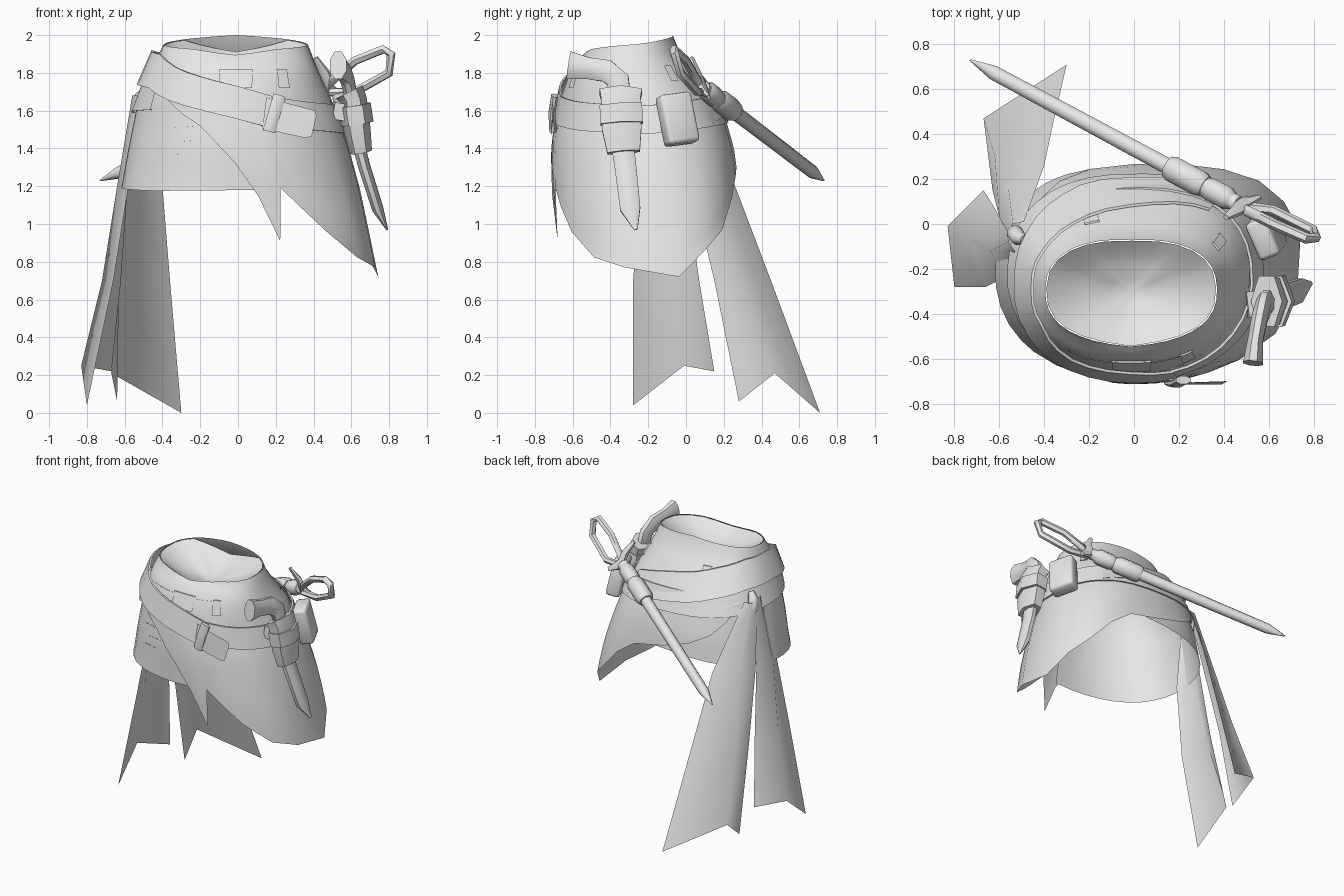
import bpy, bmesh, math
from mathutils import Vector, Matrix

if "Cube" in bpy.data.objects:
    bpy.data.objects.remove(bpy.data.objects["Cube"])

cloth = bpy.data.materials.new("plain_grey")
cloth.diffuse_color = (0.8, 0.8, 0.8, 1)
cloth.use_nodes = True
cloth.node_tree.nodes["Principled BSDF"].inputs["Base Color"].default_value = cloth.diffuse_color


def finish(name, bm, closed=False, angle=40):
    if closed:
        bmesh.ops.recalc_face_normals(bm, faces=bm.faces)
    me = bpy.data.meshes.new(name)
    bm.to_mesh(me)
    bm.free()
    ob = bpy.data.objects.new(name, me)
    bpy.context.collection.objects.link(ob)
    me.materials.append(cloth)
    bpy.ops.object.select_all(action='DESELECT')
    ob.select_set(True)
    bpy.context.view_layer.objects.active = ob
    bpy.ops.object.shade_smooth_by_angle(angle=math.radians(angle))
    return ob


def lerp_table(t, table):
    """Interpolate rows (key, values...) by ascending key."""
    if t <= table[0][0]:
        return table[0][1:]
    for p, q in zip(table, table[1:]):
        if t <= q[0]:
            f = (t - p[0]) / (q[0] - p[0])
            return [u + (v - u) * f for u, v in zip(p[1:], q[1:])]
    return table[-1][1:]


# Hip shape: height, then left, right, front and back extents
HIPS = [(0.70, -0.70, 0.74, -0.66, 0.27), (1.18, -0.62, 0.64, -0.70, 0.27),
        (1.40, -0.58, 0.58, -0.70, 0.24), (1.65, -0.53, 0.50, -0.67, 0.17),
        (1.80, -0.46, 0.43, -0.62, 0.05), (1.87, -0.43, 0.40, -0.575, 0.0),
        (1.90, -0.42, 0.39, -0.54, -0.03), (2.00, -0.37, 0.35, -0.50, -0.07)]


def hip(a, z, off=0.0):
    x0, x1, y0, y1 = lerp_table(z, HIPS)
    c, s = math.cos(math.radians(a)), math.sin(math.radians(a))
    e = 0.833
    if s < 0:    # rounder across the front
        e = lerp_table(z, [(1.0, 0.85), (1.25, 0.95), (1.6, 1.0), (1.85, 0.833)])[0]
    elif c > 0:  # squarer at the low back right
        e = lerp_table(z, [(1.0, 0.63), (1.6, 0.833)])[0]
    c = math.copysign(abs(c) ** e, c)
    s = math.copysign(abs(s) ** e, s)
    return Vector(((x0 + x1) / 2 + ((x1 - x0) / 2 + off) * c,
                   (y0 + y1) / 2 + ((y1 - y0) / 2 + off) * s, z))


def sheet(name, cols, wrap=False, angle=40):
    """Surface through columns of points, listed top to bottom."""
    bm = bmesh.new()
    vs = [[bm.verts.new(p) for p in col] for col in cols]
    if wrap:
        vs.append(vs[0])
    for a, b in zip(vs, vs[1:]):
        for i in range(len(a) - 1):
            bm.faces.new((a[i], a[i + 1], b[i + 1], b[i]))
    return finish(name, bm, False, angle)


def angles(lo, hi, step, extra=()):
    n = max(1, round((hi - lo) / step))
    even = [lo + (hi - lo) * i / n for i in range(n + 1)]
    return sorted([a for a in even if all(abs(a - e) > 3 for e in extra)] + list(extra))


def rim(a):
    a = (a + 90) % 360 - 90
    return lerp_table(a, [(-90, 1.895), (-62, 1.925), (0, 1.95), (50, 1.98), (90, 2.0),
                          (130, 1.98), (180, 1.95), (242, 1.925), (270, 1.895)])[0]


def skirt(name, hem, top, off, step):
    keys = [h[0] for h in hem]
    cols = []
    for a in angles(keys[0], keys[-1], step, keys):
        zb = lerp_table(a, hem)[0]
        cols.append([hip(a, top + (zb - top) * i / 8, off * min(1, i / 2)) for i in range(9)])
    return sheet(name, cols, angle=70)


# Upper hips and short under layer on the left
sheet("hip_yoke", [[hip(a, z) for z in (rim(a), min(rim(a) - 0.02, 1.9), 1.86, 1.80, 1.74, 1.67, 1.6)]
                   for a in range(-90, 270, 10)], wrap=True)
skirt("under_skirt", [(85, 1.28), (120, 1.24), (180, 1.19), (225, 1.175), (278, 1.18)],
      1.61, 0, 10)

# Long wrapped layer with a front spike and low right corner
WRAP = [(-131, 1.65), (-121, 1.58), (-110, 1.52), (-99, 1.41), (-92, 1.33), (-83, 1.15),
        (-76, 0.91), (-72, 1.19), (-64, 1.09), (-52, 0.96), (-33, 0.825), (-12, 0.77),
        (10, 0.72), (28, 0.86), (46, 0.97), (62, 1.14), (75, 1.25), (90, 1.30),
        (105, 1.36), (120, 1.43), (132, 1.52), (145, 1.62)]
skirt("wrap_skirt", WRAP, 1.66, 0.014, 400)

# Sunken top meeting the waist rim, dropping away at the middle of the back
bm = bmesh.new()
rings = []
for r in (0.25, 0.5, 0.72, 0.88, 1.0):
    ring = []
    for a in range(-90, 270, 15):
        dip = 0.085 * max(0, 1 - abs(a - 90) / 45)
        edge = hip(a, rim(a) - 0.004, -0.006)
        edge.z -= dip
        p = Vector((-0.01, -0.30, 1.81)).lerp(edge, r)
        p.z -= 0.03 * math.sin(math.pi * r)
        ring.append(bm.verts.new(p))
    rings.append(ring)
mid = bm.verts.new((-0.01, -0.30, 1.79))
for k in range(24):
    m = (k + 1) % 24
    bm.faces.new((mid, rings[0][k], rings[0][m]))
    for a, b in zip(rings, rings[1:]):
        bm.faces.new((a[k], b[k], b[m], a[m]))
finish("waist_top", bm, False, 60)


def band(name, path, half, off, thick=0.012, step=10, loose=0.0):
    """Strip round the hips with folded-in edges; loose lifts it off the left side."""
    cols = []
    for a in angles(path[0][0], path[-1][0], step):
        z = lerp_table(a, path)[0]
        o = off + loose * max(0, -math.cos(math.radians(a)))
        cols.append([hip(a, z + half, o - thick), hip(a, z + half, o),
                     hip(a, z - half, o), hip(a, z - half, o - thick)])
    return sheet(name, cols, angle=30)


# Slanted belt, level belt and waist seam
band("slanted_belt", [(50, 1.62), (90, 1.70), (120, 1.77), (150, 1.82), (180, 1.83),
                      (210, 1.81), (235, 1.73), (270, 1.645), (290, 1.59)],
     0.088, 0.028, loose=0.02)
band("level_belt", [(-72, 1.60), (-45, 1.57), (0, 1.55), (60, 1.60), (120, 1.63),
                    (180, 1.67), (215, 1.68)], 0.075, 0.024)
band("waist_seam", [(-125, 1.81), (-90, 1.80), (-55, 1.81)], 0.002, 0.005, 0.002)

# Belt loops and stitched lines
for i, (a0, a1, z, h) in enumerate([(-98, -81, 1.77, 0.05), (-64, -56, 1.77, 0.05),
                                    (28, 36, 1.80, 0.04), (105, 114, 1.82, 0.03)]):
    band("belt_loop_%d" % i, [(a0, z), (a1, z)], h, 0.012, 0.008, 4)
for i, (a0, a1, z) in enumerate([(-124, -110, 1.37), (-119, -106, 1.44), (-126, -114, 1.51)]):
    band("stitch_%d" % i, [(a0, z), (a1, z + 0.01)], 0.002, 0.005, 0.002)

# Loose belt end standing off the front
sheet("belt_end", [[(0.15, -0.695, 1.67), (0.13, -0.705, 1.51)],
                   [(0.26, -0.705, 1.64), (0.24, -0.715, 1.48)],
                   [(0.41, -0.70, 1.60), (0.36, -0.715, 1.455)],
                   [(0.415, -0.70, 1.57), (0.39, -0.715, 1.465)]])


def tube(name, path, radii, ref, sides=8, flat=1.0, loop=False, angle=50):
    """Tapered tube; flat scales the section along ref."""
    bm = bmesh.new()
    pts, rings, n = [Vector(p) for p in path], [], len(path)
    for i, p in enumerate(pts):
        if loop:
            d = pts[(i + 1) % n] - pts[i - 1]
        else:
            d = pts[min(i + 1, n - 1)] - pts[max(i - 1, 0)]
        u = d.cross(Vector(ref)).normalized()
        v = u.cross(d).normalized() * flat
        r = radii[i] if isinstance(radii, (list, tuple)) else radii
        rings.append([bm.verts.new(p + r * (u * math.cos(t) + v * math.sin(t)))
                      for t in [math.tau * (k + 0.5) / sides for k in range(sides)]])
    pairs = list(zip(rings, rings[1:])) + ([(rings[-1], rings[0])] if loop else [])
    for a, b in pairs:
        for k in range(sides):
            m = (k + 1) % sides
            bm.faces.new((a[k], a[m], b[m], b[k]))
    if not loop:
        bm.faces.new(rings[0])
        bm.faces.new(rings[-1])
    return finish(name, bm, True, angle)


# Buckle across the belt
tube("buckle", [(0.165, -0.705, 1.49), (0.192, -0.71, 1.585), (0.22, -0.695, 1.68)],
     0.036, (0, 1, 0), 8, 0.55)

# Sash knot and its two notched tails
tube("sash_knot", [(-0.49, -0.07, 1.71), (-0.515, -0.06, 1.67), (-0.53, -0.04, 1.62),
                   (-0.535, -0.02, 1.53)], [0.02, 0.036, 0.038, 0.012], (1, 0, 0), 8)
sheet("sash_tail_side", [
    [(-0.53, -0.12, 1.68), (-0.58, -0.24, 1.2), (-0.66, -0.28, 0.7), (-0.80, -0.28, 0.04)],
    [(-0.56, -0.08, 1.68), (-0.64, -0.12, 1.2), (-0.72, -0.07, 0.7), (-0.83, -0.01, 0.25)],
    [(-0.54, -0.04, 1.68), (-0.585, 0.0, 1.2), (-0.62, 0.07, 0.7), (-0.67, 0.15, 0.22)]],
    angle=120)
sheet("sash_tail_back", [
    [(-0.55, -0.06, 1.66), (-0.60, 0.03, 1.2), (-0.63, 0.15, 0.7), (-0.64, 0.28, 0.06)],
    [(-0.54, 0.0, 1.66), (-0.56, 0.16, 1.2), (-0.62, 0.30, 0.7), (-0.67, 0.47, 0.21)],
    [(-0.49, 0.01, 1.66), (-0.40, 0.26, 1.2), (-0.36, 0.45, 0.7), (-0.30, 0.71, 0.0)]],
    angle=120)

# Sword: sheath, collars, guard and looped hilt
TIP, HILT = Vector((-0.73, 0.73, 1.23)), Vector((0.46, 0.09, 1.72))
up = (0, 0, 1)


def along(*fs):
    return [TIP.lerp(HILT, f) for f in fs]


tube("sheath", along(0, 0.09, 0.8, 1.0), [0.004, 0.035, 0.04, 0.04], up, 8)
tube("sheath_collar", along(0.74, 0.76, 0.86, 0.88), [0.05, 0.062, 0.062, 0.05], up, 8)
tube("sheath_mouth", along(0.88, 0.9, 0.96, 0.98), [0.045, 0.055, 0.055, 0.04], up, 8)
tube("sword_guard", [(0.41, 0.03, 1.88), (0.46, 0.06, 1.80), (0.48, 0.09, 1.71),
                     (0.56, 0.12, 1.67)], [0.015, 0.03, 0.04, 0.015], (0.5, 0.9, 0), 6, 0.7)
tube("hilt_loop", [(0.48, 0.08, 1.70), (0.62, 0.06, 1.70), (0.80, -0.03, 1.80),
                   (0.81, -0.06, 1.90), (0.77, -0.065, 1.925), (0.62, 0.0, 1.865),
                   (0.50, 0.06, 1.76)], 0.024, (0.45, 0.89, 0), 6, loop=True)

# Belt pouch
bm = bmesh.new()
rot = Matrix.Rotation(math.radians(22), 4, 'Z') @ Matrix.Rotation(math.radians(-12), 4, 'Y') \
    @ Matrix.Rotation(math.radians(7), 4, 'X')
bmesh.ops.create_cube(bm, size=1, matrix=Matrix.Translation((0.59, -0.045, 1.555)) @ rot
                      @ Matrix.Diagonal((0.10, 0.18, 0.27, 1)))
bmesh.ops.bevel(bm, geom=bm.edges[:], offset=0.02, segments=2, affect='EDGES', profile=0.5)
finish("pouch", bm, True, 50)

# Curved-grip sidearm in its holster
side = (1, 0.001, 0)
tube("sidearm_grip", [(0.53, -0.62, 1.84), (0.54, -0.52, 1.825), (0.56, -0.42, 1.81),
                      (0.58, -0.36, 1.76), (0.605, -0.345, 1.64)],
     [0.08, 0.062, 0.065, 0.065, 0.06], side, 8, 0.6)
tube("sidearm_barrel", [(0.63, -0.34, 1.45), (0.67, -0.32, 1.30), (0.74, -0.295, 1.08),
                        (0.79, -0.265, 0.97)], [0.065, 0.062, 0.058, 0.01], side, 8, 0.55)
tube("holster", [(0.59, -0.345, 1.70), (0.61, -0.345, 1.66), (0.63, -0.34, 1.50),
                 (0.65, -0.33, 1.38)], [0.13, 0.12, 0.12, 0.10], side, 6, 0.6)
tube("holster_strap", [(0.615, -0.345, 1.63), (0.63, -0.34, 1.53)], 0.13, side, 6, 0.68)
tube("holster_hanger", [(0.50, -0.36, 1.60), (0.62, -0.345, 1.58)], 0.08, up, 4, 0.8)
